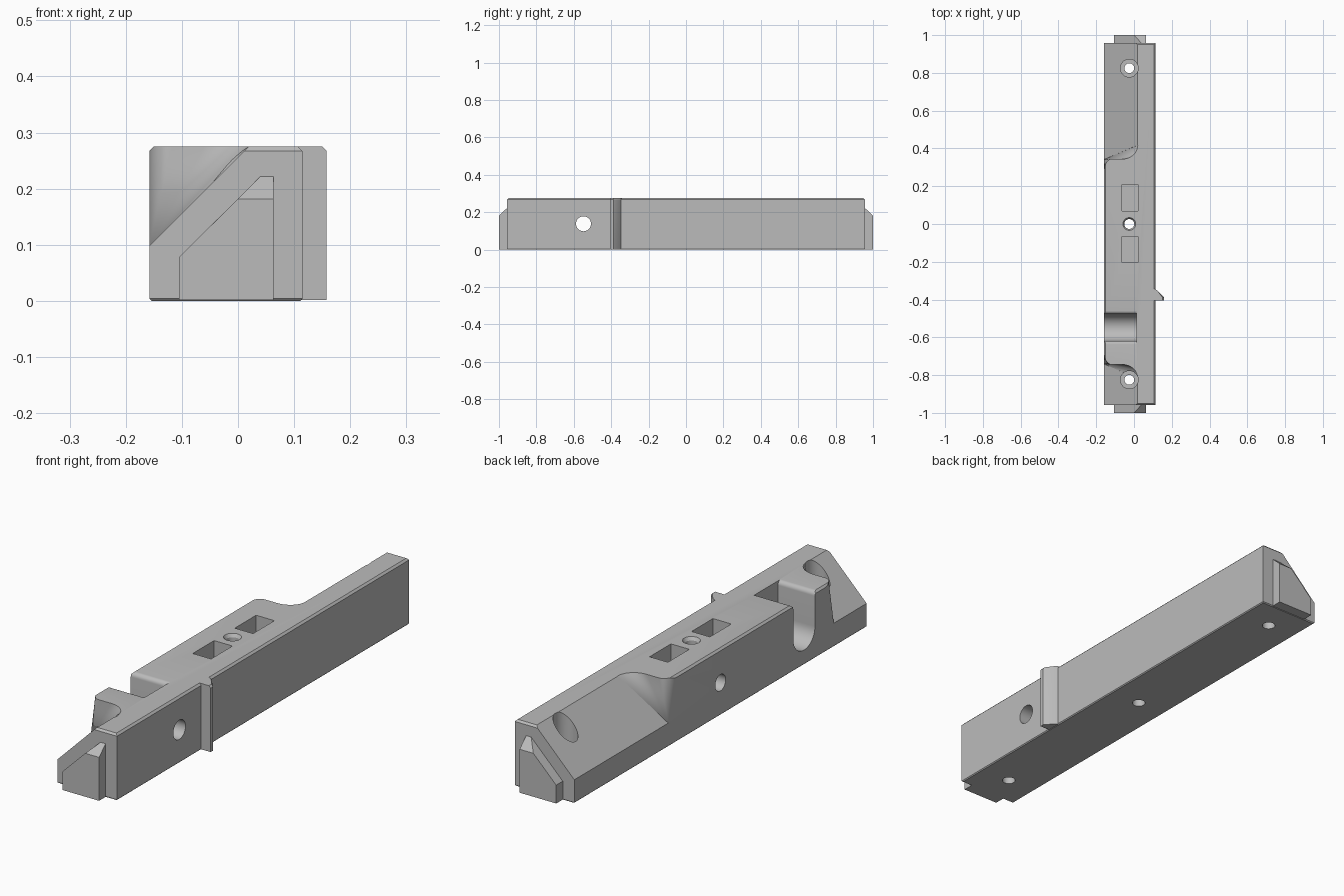
import bpy, bmesh, math
from mathutils import Vector

if "Cube" in bpy.data.objects:
    bpy.data.objects.remove(bpy.data.objects["Cube"], do_unlink=True)

grey = bpy.data.materials.new("plain grey")
grey.use_nodes = True
grey.diffuse_color = (0.5, 0.5, 0.5, 1)
grey.node_tree.nodes["Principled BSDF"].inputs["Base Color"].default_value = (0.5, 0.5, 0.5, 1)

XL, XR, END, TOP, SLOPE_Z = -0.158, 0.115, 0.957, 0.275, 0.098
HOLE_X = -0.025


def finish(name, bm):
    bmesh.ops.recalc_face_normals(bm, faces=bm.faces)
    mesh = bpy.data.meshes.new(name)
    bm.to_mesh(mesh)
    bm.free()
    mesh.materials.append(grey)
    obj = bpy.data.objects.new(name, mesh)
    bpy.context.collection.objects.link(obj)
    return obj


def loft(name, *rings):
    """Closed solid through rings of matching points."""
    bm = bmesh.new()
    loops = [[bm.verts.new(p) for p in ring] for ring in rings]
    for a, b in zip(loops, loops[1:]):
        for i in range(len(a)):
            j = (i + 1) % len(a)
            bm.faces.new((a[i], a[j], b[j], b[i]))
    bm.faces.new(loops[0])
    bm.faces.new(loops[-1])
    return finish(name, bm)


def box(name, x0, x1, y0, y1, z0, z1):
    pts = [(x0, y0), (x1, y0), (x1, y1), (x0, y1)]
    return loft(name, [(x, y, z0) for x, y in pts], [(x, y, z1) for x, y in pts])


def round_bar(name, start, end, r0, r1=None):
    """Cylinder or cone between two points."""
    start, end = Vector(start), Vector(end)
    turn = (end - start).to_track_quat('Z', 'Y')
    ring = [Vector((math.cos(a), math.sin(a), 0))
            for a in (math.tau * i / 40 for i in range(40))]
    return loft(name, [start + turn @ p * r0 for p in ring],
                [end + turn @ p * (r1 or r0) for p in ring])


def hull(name, pts):
    bm = bmesh.new()
    for p in pts:
        bm.verts.new(p)
    bmesh.ops.convex_hull(bm, input=bm.verts)
    return finish(name, bm)


def cut(obj, cutter):
    mod = obj.modifiers.new("cut", 'BOOLEAN')
    mod.operation = 'DIFFERENCE'
    mod.solver = 'EXACT'
    mod.object = cutter
    cutter.hide_render = True
    bpy.context.view_layer.objects.active = obj
    bpy.ops.object.modifier_apply(modifier=mod.name)
    bpy.data.objects.remove(cutter, do_unlink=True)


# Main bar with chamfered top rim and finely broken bottom rim
def rim(inset, z):
    return [(XL + inset, -END + inset, z), (XR - inset, -END + inset, z),
            (XR - inset, END - inset, z), (XL + inset, END - inset, z)]


body = loft("body", rim(0.004, 0), rim(0, 0.004), rim(0, TOP - 0.008), rim(0.008, TOP))


# Sloped end with a fan-shaped run-out rising from one point on the side
def slope_end(start, side):
    def at(x, dy, z):
        return Vector((x, side * (start + dy), z))
    apex = at(XL, 0, SLOPE_Z)
    run = 0.075
    tip = TOP - SLOPE_Z
    # S-shaped upper edge
    edge = [(-0.2, -0.065), (XL, -0.06)]
    for i in range(1, 9):
        a = math.radians(90 * i / 8)
        edge.append((XL + 0.04 * (1 - math.cos(a)), -0.06 + 0.062 * math.sin(a)))
    for i in range(9):
        a = math.radians(90 * i / 8)
        edge.append((-0.06 + 0.08 * math.sin(a), 0.002 + (run - 0.002) * (1 - math.cos(a))))
    edge.append((-0.2, run + 0.06))
    bm = bmesh.new()
    top = [bm.verts.new(apex + 1.15 * (at(x, dy, TOP) - apex)) for x, dy in edge]
    low = bm.verts.new(apex)
    for i in range(len(top)):
        bm.faces.new((top[i], top[(i + 1) % len(top)], low))
    bm.faces.new(top)
    fan = finish("fan_cutter", bm)
    # Plane slope, beginning along the last line of the fan
    section = [(XL - 0.1, SLOPE_Z - 0.1), (XL + tip + 0.1, TOP + 0.1), (XL - 0.1, TOP + 0.1)]
    wedge = loft("slope_cutter",
                 [at(x, (x - XL) * run / tip, z) for x, z in section],
                 [Vector((x, side * 1.2, z)) for x, z in section])
    cut(body, wedge)
    cut(body, fan)


slope_end(0.342, 1)
slope_end(0.742, -1)

# Counterbored screw holes at the ends
for y in (-0.825, 0.825):
    cut(body, round_bar("counterbore", (HOLE_X, y, 0.15), (HOLE_X, y, 0.4), 0.047))
    cut(body, round_bar("screw_hole", (HOLE_X, y, -0.1), (HOLE_X, y, 0.2), 0.026))

# Middle hole, its countersink and the cross hole from the side
cut(body, round_bar("middle_hole", (HOLE_X, 0, -0.1), (HOLE_X, 0, 0.4), 0.026))
cut(body, round_bar("countersink", (HOLE_X, 0, 0.262), (HOLE_X, 0, 0.288), 0.026, 0.042))
cut(body, round_bar("cross_hole", (-0.3, 0, 0.135), (HOLE_X, 0, 0.135), 0.034))

# Two rectangular pockets
for y in (-0.135, 0.14):
    cut(body, box("pocket", -0.064, 0.02, y - 0.07, y + 0.07, 0.12, 0.4))

# Round-bottomed side slot with flared lips
slot_y, slot_r, slot_z = -0.548, 0.071, 0.132
half = [(slot_r + 0.018, 0.4), (slot_r + 0.018, TOP)]
half += [(slot_r + 0.018 * (1 - math.sin(a)), TOP - 0.018 * (1 - math.cos(a)))
         for a in (math.radians(15 * i) for i in range(1, 7))]
half += [(slot_r * math.cos(a), slot_z - slot_r * math.sin(a))
         for a in (math.radians(9 * i) for i in range(11))]
profile = half + [(-w, z) for w, z in reversed(half[:-1])]
cut(body, loft("slot", [(-0.3, slot_y + w, z) for w, z in profile],
               [(0.012, slot_y + w, z) for w, z in profile]))
cut(body, round_bar("slot_hole", (-0.05, slot_y, 0.138), (0.3, slot_y, 0.138), 0.04))

# Upright catch on the side
outline = [(0.1, -0.405), (0.158, -0.405), (0.158, -0.388), (0.122, -0.35), (0.1, -0.34)]
small = [(min(x, 0.15), y) for x, y in outline]
catch = loft("side_catch", [(x, y, 0.002) for x, y in outline],
             [(x, y, TOP - 0.008) for x, y in outline],
             [(x, y, TOP) for x, y in small])

# Wedge tabs on both ends
tabs = []
for name, s in (("front_tab", -1), ("back_tab", 1)):
    inner = [(-0.105, 0.002), (-0.105, 0.078), (0.04, 0.222), (0.063, 0.222), (0.063, 0.002)]
    outer = [(-0.105, 0.002), (-0.105, 0.078), (0, 0.182), (0.063, 0.182), (0.063, 0.002)]
    tabs.append(hull(name, [(x, s * (END - 0.005), z) for x, z in inner]
                     + [(x, s * END, z) for x, z in inner]
                     + [(x, s, z) for x, z in outer]))

# Smooth the round parts and keep the edges sharp
bpy.ops.object.select_all(action='DESELECT')
for obj in [body, catch] + tabs:
    obj.select_set(True)
bpy.context.view_layer.objects.active = body
bpy.ops.object.shade_smooth_by_angle(angle=math.radians(30))
